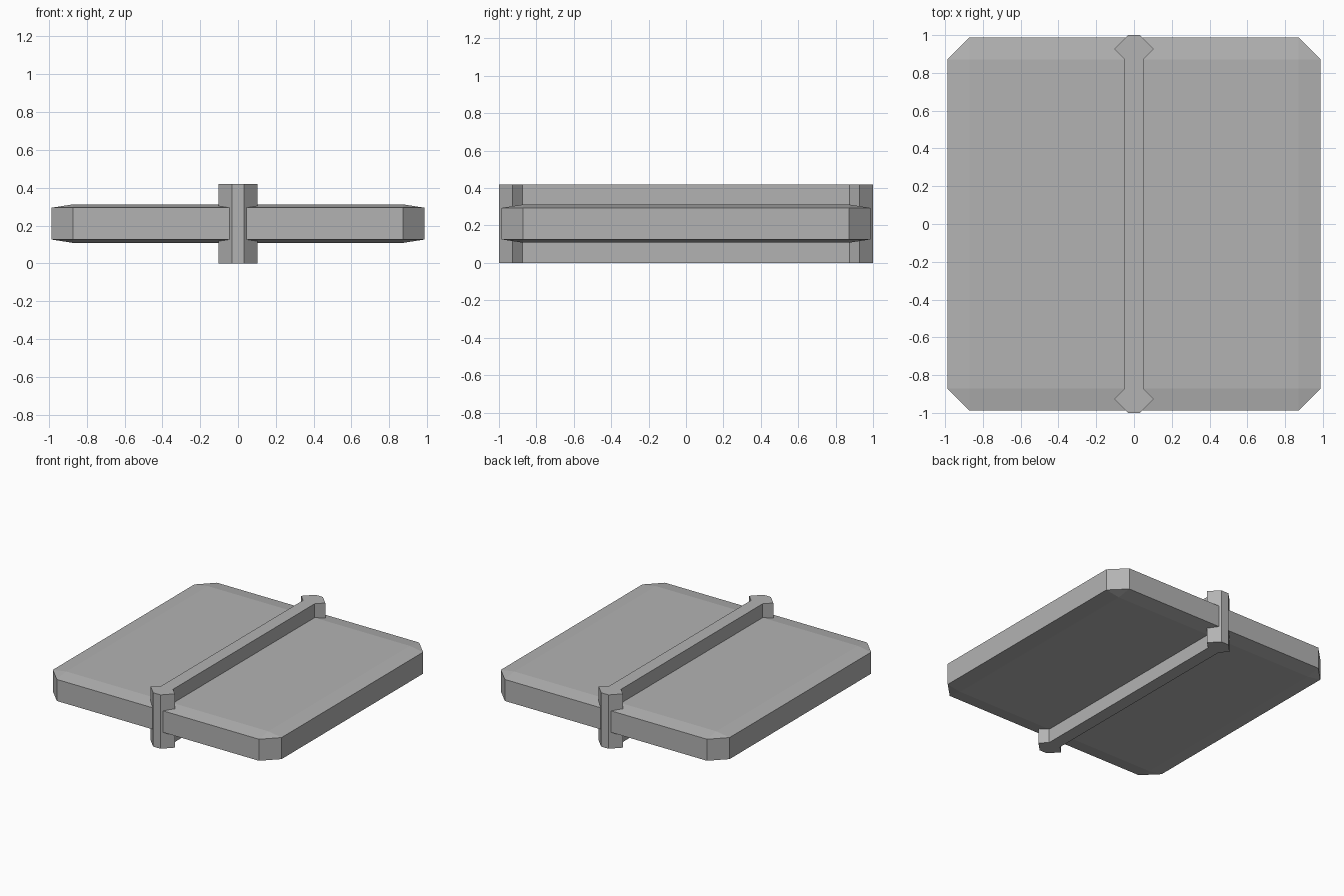
import bpy, bmesh

if "Cube" in bpy.data.objects:
    bpy.data.objects.remove(bpy.data.objects["Cube"])

MID_Z = 0.21

# Mid-grey finish shared by both parts
grey = bpy.data.materials.new("mid_grey")
grey.diffuse_color = (0.45, 0.45, 0.45, 1)
grey.use_nodes = True
grey.node_tree.nodes["Principled BSDF"].inputs["Base Color"].default_value = grey.diffuse_color


def new_object(name, bm):
    bmesh.ops.recalc_face_normals(bm, faces=bm.faces)
    mesh = bpy.data.meshes.new(name)
    bm.to_mesh(mesh)
    bm.free()
    mesh.materials.append(grey)
    obj = bpy.data.objects.new(name, mesh)
    bpy.context.collection.objects.link(obj)
    return obj


# Flat panel: a bevelled cube flattened so its bevels become shallow
bm = bmesh.new()
bmesh.ops.create_cube(bm, size=1.974)
bmesh.ops.bevel(bm, geom=bm.edges[:], offset=0.115, offset_type='OFFSET',
                segments=1, affect='EDGES')
for v in bm.verts:
    half = 0.102 if abs(v.co.z) > 0.95 else 0.084
    v.co.z = MID_Z + (half if v.co.z > 0 else -half)
new_object("panel", bm)

# Centre rail: a narrow strip with a flared head at each end
quarter = [(0.05, 0.873), (0.104, 0.927), (0.032, 1.0)]
back = quarter + [(-x, y) for x, y in reversed(quarter)]
outline = back + [(-x, -y) for x, y in back]
bm = bmesh.new()
base = bm.faces.new([bm.verts.new((x, y, 0)) for x, y in outline])
ext = bmesh.ops.extrude_face_region(bm, geom=[base], use_keep_orig=True)
top = [g for g in ext["geom"] if isinstance(g, bmesh.types.BMVert)]
bmesh.ops.translate(bm, vec=(0, 0, 2 * MID_Z), verts=top)
new_object("centre_rail", bm)
